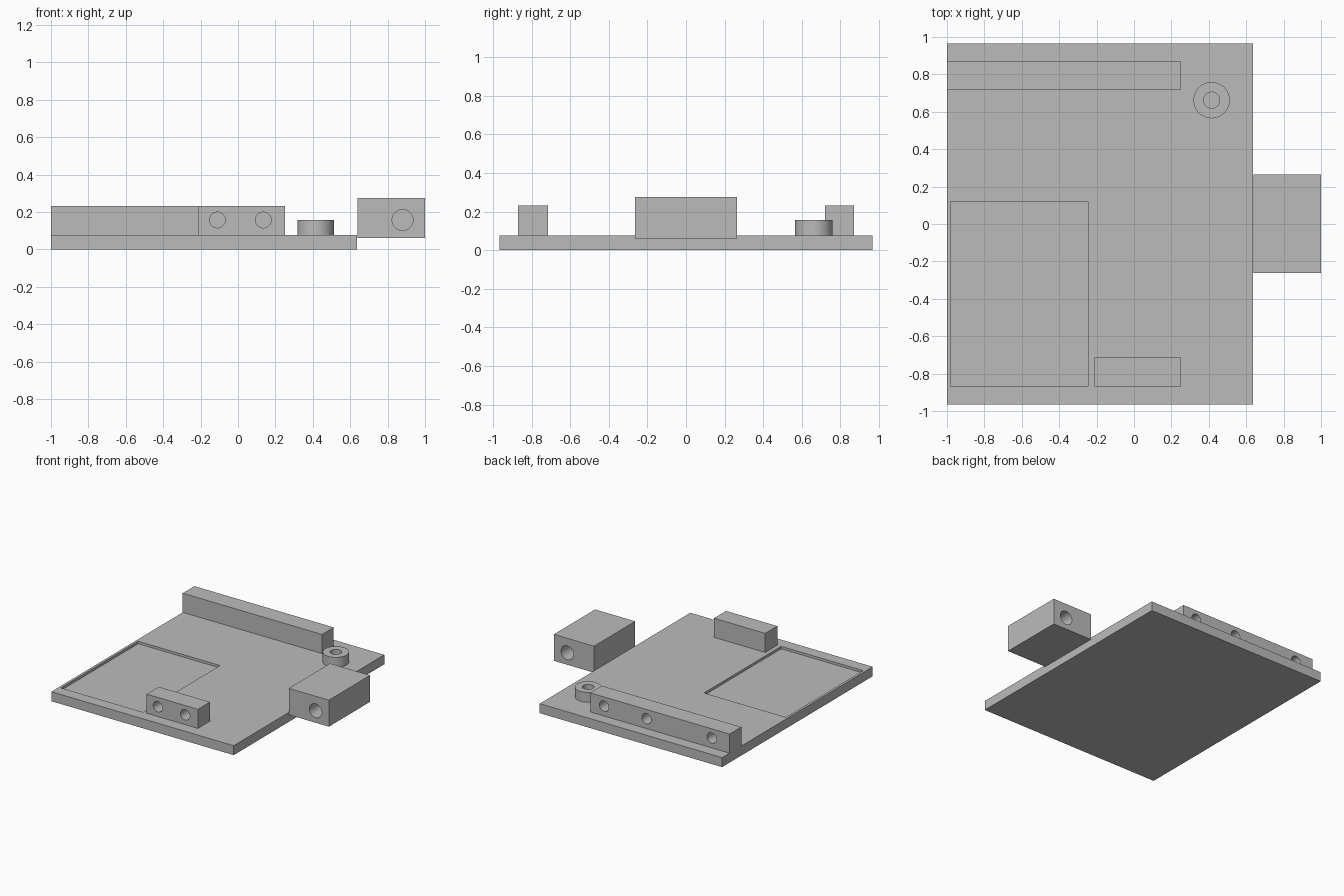
import bpy
import math
from mathutils import Vector

if "Cube" in bpy.data.objects:
    bpy.data.objects.remove(bpy.data.objects["Cube"], do_unlink=True)

grey = bpy.data.materials.new("plain_grey")
grey.use_nodes = True
colour = (0.5, 0.5, 0.5, 1)
grey.diffuse_color = colour
grey.node_tree.nodes["Principled BSDF"].inputs["Base Color"].default_value = colour

PLATE_TOP = 0.077
HOLE_Z = 0.157


def box(name, low, high):
    low, high = Vector(low), Vector(high)
    bpy.ops.mesh.primitive_cube_add(size=1, location=(low + high) / 2)
    obj = bpy.context.object
    obj.name = name
    obj.scale = high - low
    bpy.ops.object.transform_apply(location=False, rotation=False, scale=True)
    obj.data.materials.append(grey)
    return obj


def cylinder(name, centre, radius, length, along_y=False):
    turn = (math.pi / 2, 0, 0) if along_y else (0, 0, 0)
    bpy.ops.mesh.primitive_cylinder_add(vertices=48, radius=radius, depth=length,
                                        location=centre, rotation=turn)
    obj = bpy.context.object
    obj.name = name
    obj.data.materials.append(grey)
    return obj


def cut(obj, cutters):
    for cutter in cutters:
        mod = obj.modifiers.new("cut", 'BOOLEAN')
        mod.operation = 'DIFFERENCE'
        mod.solver = 'EXACT'
        mod.object = cutter
        bpy.ops.object.select_all(action='DESELECT')
        bpy.context.view_layer.objects.active = obj
        obj.select_set(True)
        bpy.ops.object.modifier_apply(modifier=mod.name)
        bpy.data.objects.remove(cutter, do_unlink=True)
    bpy.ops.object.shade_smooth_by_angle(angle=math.radians(30))


def blind_holes(xs, face_y, radius, depth):
    # A cutter centred on the face sinks half of its length
    return [cylinder("hole_cutter", (x, face_y, HOLE_Z), radius, 2 * depth, True) for x in xs]


# Base plate with a shallow rectangular pocket
base = box("base_plate", (-1, -0.965, 0), (0.637, 0.965, PLATE_TOP))
cut(base, [box("pocket_cutter", (-0.98, -0.87, PLATE_TOP - 0.02), (-0.245, 0.12, 0.2))])

# Long rail at the back, drilled from behind
rail = box("back_rail", (-1, 0.72, PLATE_TOP), (0.25, 0.87, 0.232))
cut(rail, blind_holes((-0.84, -0.255, 0.126), 0.87, 0.042, 0.1))

# Short block at the front, drilled from the front
block = box("front_block", (-0.21, -0.87, PLATE_TOP), (0.25, -0.715, 0.232))
cut(block, blind_holes((-0.11, 0.135), -0.87, 0.042, 0.1))

# Side block, drilled from both ends
side = box("side_block", (0.64, -0.263, 0.06), (1, 0.265, 0.275))
cut(side, blind_holes((0.88,), -0.263, 0.056, 0.15) + blind_holes((0.88,), 0.265, 0.056, 0.15))

# Ring boss
boss = cylinder("ring_boss", (0.415, 0.662, (PLATE_TOP + 0.157) / 2), 0.097, 0.157 - PLATE_TOP)
cut(boss, [cylinder("bore_cutter", (0.415, 0.662, 0.12), 0.043, 0.2)])
